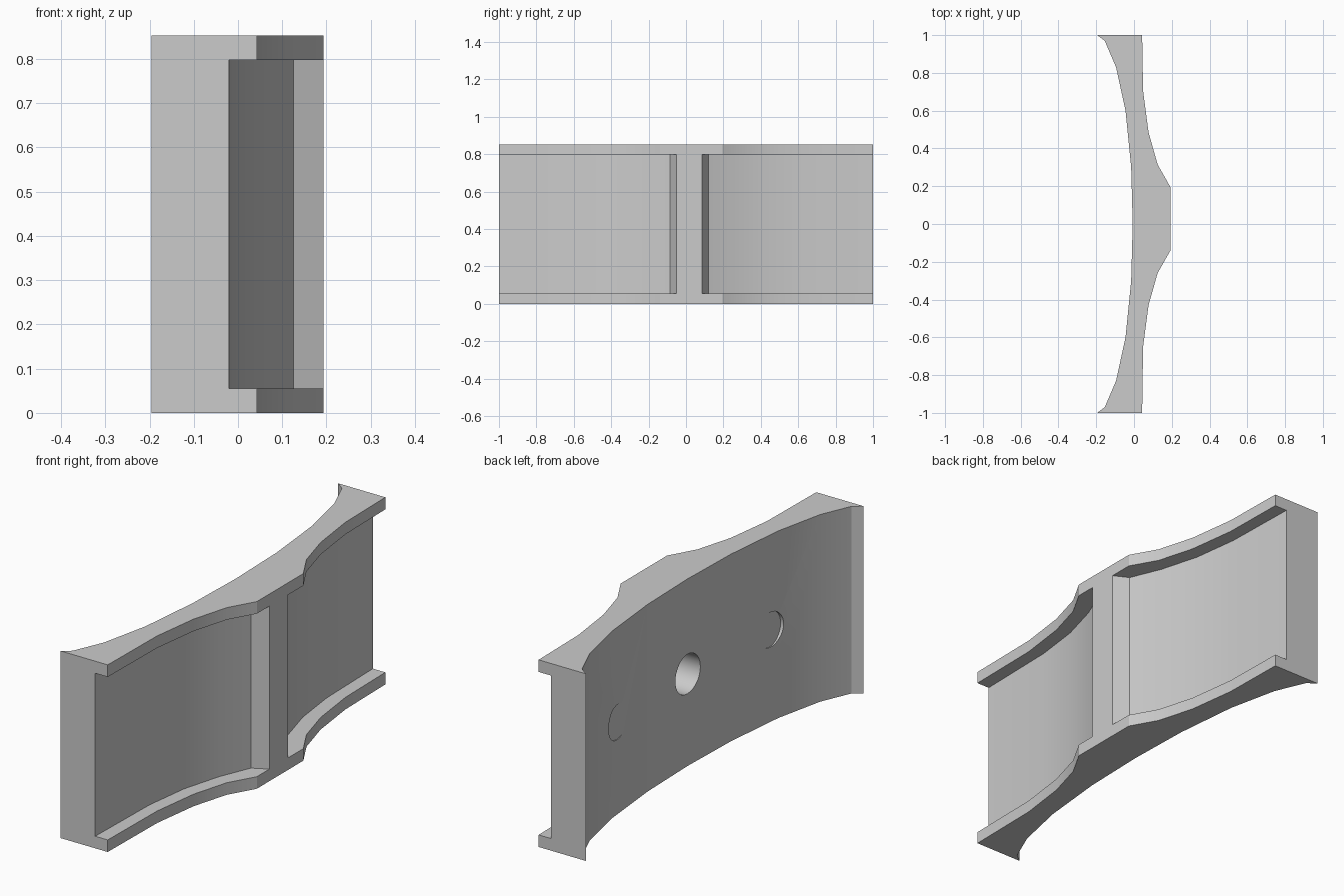
import bpy, bmesh, math

cube = bpy.data.objects.get("Cube")
if cube:
    bpy.data.objects.remove(cube, do_unlink=True)

HEIGHT, MID = 0.853, 0.42
FLANGE = 0.055

grey = bpy.data.materials.new("light grey")
grey.use_nodes = True
colour = (0.6, 0.6, 0.6, 1)
grey.diffuse_color = colour
grey.node_tree.nodes["Principled BSDF"].inputs["Base Color"].default_value = colour


def prism(name, outline, z0, z1):
    """Extrude an XY outline from z0 to z1."""
    bm = bmesh.new()
    face = bm.faces.new([bm.verts.new((x, y, z0)) for x, y in outline])
    top = bmesh.ops.extrude_face_region(bm, geom=[face])["geom"]
    bmesh.ops.translate(bm, vec=(0, 0, z1 - z0),
                        verts=[v for v in top if isinstance(v, bmesh.types.BMVert)])
    bmesh.ops.recalc_face_normals(bm, faces=bm.faces)
    mesh = bpy.data.meshes.new(name)
    bm.to_mesh(mesh)
    bm.free()
    mesh.materials.append(grey)
    obj = bpy.data.objects.new(name, mesh)
    bpy.context.collection.objects.link(obj)
    return obj


def bore(name, y, x0, x1, radius):
    """Cylinder along x used as a cutter."""
    bpy.ops.mesh.primitive_cylinder_add(
        vertices=32, radius=radius, depth=x1 - x0,
        location=((x0 + x1) / 2, y, MID), rotation=(0, math.pi / 2, 0))
    obj = bpy.context.object
    obj.name = name
    obj.data.materials.append(grey)
    return obj


def flip(points, shift):
    """Mirror across y with a small offset, keeping the ends at y = 1."""
    return [(x, -y if y <= -1 else shift - y) for x, y in points]


# Beam outline: concave back, crowned front
back = [(-0.195, -1), (-0.155, -0.97), (-0.095, -0.83), (-0.045, -0.6), (-0.015, -0.3)]
front = [(0.043, -1), (0.048, -0.65), (0.077, -0.43), (0.125, -0.26), (0.193, -0.14)]
outline = back + [(-0.007, 0)] + flip(back, 0)[::-1] + flip(front, 0.055) + front[::-1]
beam = prism("curved_beam", outline, 0, HEIGHT)

# Pockets either side of the central rib
floor = [(-0.02, -1.1), (-0.02, -1), (-0.012, -0.62), (0.015, -0.41), (0.065, -0.23),
         (0.125, -0.085), (0.193, -0.05), (0.3, 0.005), (0.3, -1.1)]
cutters = [prism("front_pocket_cutter", floor, FLANGE, HEIGHT - FLANGE),
           prism("rear_pocket_cutter", flip(floor, 0.035), FLANGE, HEIGHT - FLANGE)]

# Central blind hole and two shallow spot faces
cutters.append(bore("centre_hole_cutter", 0, -0.3, 0.113, 0.09))
for side, y in (("front", -0.55), ("rear", 0.55)):
    cutters.append(bore(side + "_spot_cutter", y, -0.3, -0.036, 0.08))

for cutter in cutters:
    cutter.hide_render = True
    cutter.hide_set(True)
    mod = beam.modifiers.new(cutter.name, "BOOLEAN")
    mod.operation = "DIFFERENCE"
    mod.solver = "EXACT"
    mod.object = cutter

# Apply the cuts, drop the cutters, then smooth the gentle curves
bpy.ops.object.select_all(action="DESELECT")
beam.select_set(True)
bpy.context.view_layer.objects.active = beam
for mod in list(beam.modifiers):
    bpy.ops.object.modifier_apply(modifier=mod.name)
for cutter in cutters:
    bpy.data.objects.remove(cutter, do_unlink=True)
bpy.ops.object.shade_smooth_by_angle(angle=math.radians(25))
